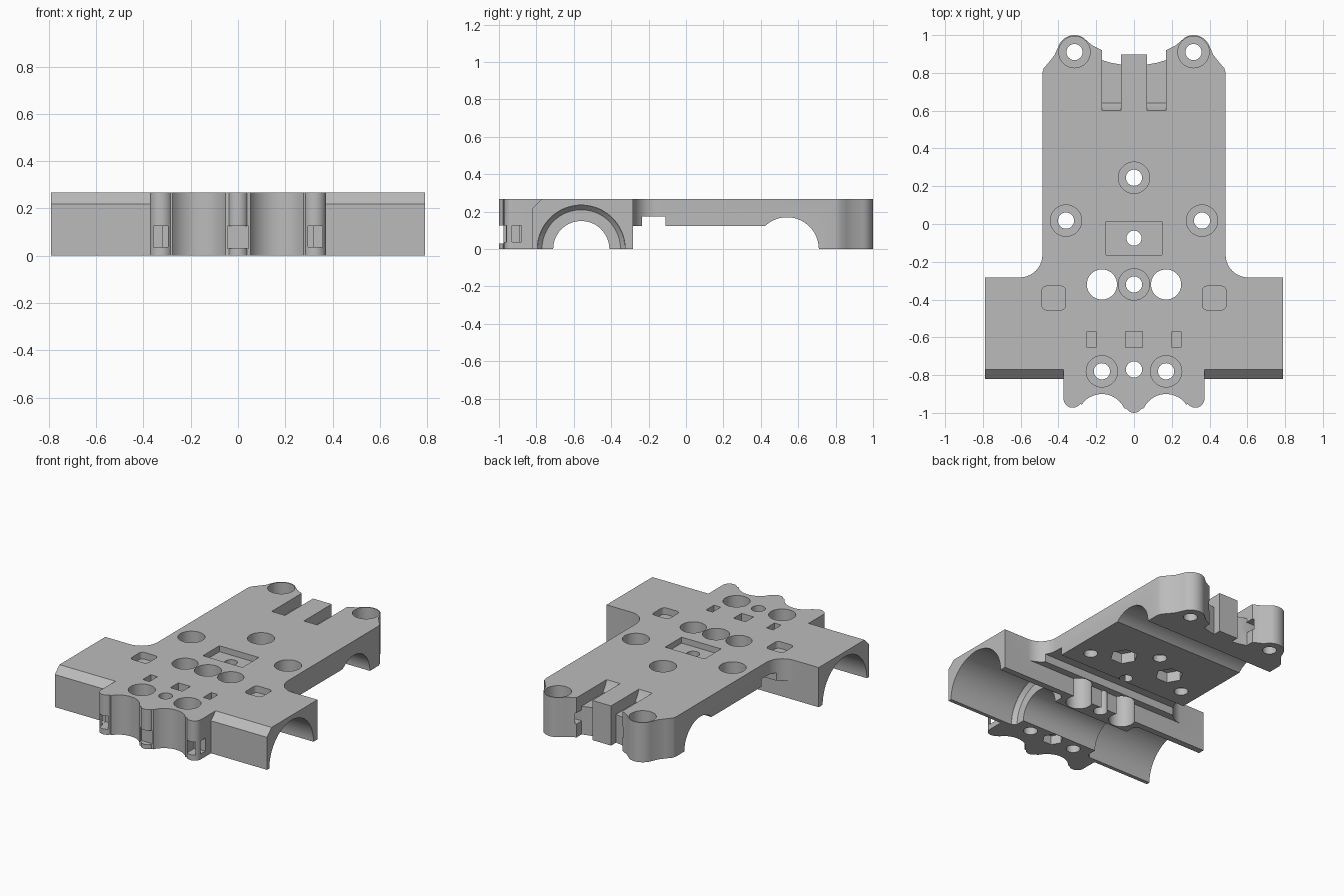
import bpy, bmesh, math
from mathutils import Matrix, Vector

if "Cube" in bpy.data.objects:
    bpy.data.objects.remove(bpy.data.objects["Cube"], do_unlink=True)

H = 0.267          # height of the plate
OVER = 0.05        # how far cutters reach past the surface

grey = bpy.data.materials.new("plain grey")
grey.use_nodes = True
grey.diffuse_color = (0.5, 0.5, 0.5, 1)
grey.node_tree.nodes["Principled BSDF"].inputs["Base Color"].default_value = (0.5, 0.5, 0.5, 1)


def make(name, bm):
    bmesh.ops.recalc_face_normals(bm, faces=bm.faces)
    mesh = bpy.data.meshes.new(name)
    bm.to_mesh(mesh)
    bm.free()
    mesh.materials.append(grey)
    ob = bpy.data.objects.new(name, mesh)
    bpy.context.scene.collection.objects.link(ob)
    return ob


def prism(name, outline, z0, z1):
    bm = bmesh.new()
    face = bm.faces.new([bm.verts.new((x, y, z0)) for x, y in outline])
    ext = bmesh.ops.extrude_face_region(bm, geom=[face])
    verts = [g for g in ext["geom"] if isinstance(g, bmesh.types.BMVert)]
    bmesh.ops.translate(bm, verts=verts, vec=(0, 0, z1 - z0))
    return make(name, bm)


def box(name, x0, x1, y0, y1, z0, z1):
    return prism(name, [(x0, y0), (x1, y0), (x1, y1), (x0, y1)], z0, z1)


def arc(cx, cy, r, a0, a1, n=10):
    angles = [math.radians(a0 + (a1 - a0) * i / n) for i in range(n + 1)]
    return [(cx + r * math.cos(a), cy + r * math.sin(a)) for a in angles]


def drum(name, x, y, r, z0, z1, sides=40):
    return prism(name, arc(x, y, r, 0, 360, sides)[:-1], z0, z1)


def rod(name, x0, x1, y, r0, r1, sides=72):
    """Round bar or cone along x, centred on z = 0."""
    bm = bmesh.new()
    place = Matrix.Translation(Vector(((x0 + x1) / 2, y, 0))) @ Matrix.Rotation(math.pi / 2, 4, "Y")
    bmesh.ops.create_cone(bm, cap_ends=True, segments=sides, radius1=r0, radius2=r1,
                          depth=x1 - x0, matrix=place)
    return make(name, bm)


def boolean(target, tool, operation="DIFFERENCE"):
    tool.hide_render = True
    mod = target.modifiers.new("cut", "BOOLEAN")
    mod.operation, mod.solver, mod.object = operation, "EXACT", tool
    bpy.context.view_layer.objects.active = target
    bpy.ops.object.modifier_apply(modifier=mod.name)
    bpy.data.objects.remove(tool, do_unlink=True)


# Plate outline: right half from the front lobe to the rear arm, then mirrored
half = [(0, -1.0)] + arc(0, -0.955, 0.045, -72, -30, 5)
half += arc(0.17, -1.03, 0.13, 155, 35, 14)
half += arc(0.325, -0.925, 0.048, 215, 360, 12)
half += [(0.373, -0.82), (0.79, -0.82), (0.79, -0.283)]
half += arc(0.605, -0.163, 0.12, 270, 180)
half += [(0.485, 0.8), (0.478, 0.825), (0.45, 0.857), (0.42, 0.895)]
half += arc(0.315, 0.91, 0.09, 22, 120, 12)
half += [(0.22, 0.945), (0.17, 0.92), (0.17, 0.868), (0.12, 0.853), (0.06, 0.843), (0, 0.84)]
outline = half + [(-x, y) for x, y in half[-2:0:-1]]
plate = prism("carriage_plate", outline, 0, H)


def cut(tool):
    boolean(plate, tool)


# Rear tongue between the arms
boolean(plate, box("tongue", -0.07, 0.07, 0.75, 0.897, 0, H), "UNION")

# Thin middle of the underside, cross groove and rear rod channel
cut(box("under_recess", -1, 1, -0.283, 0.5, -OVER, 0.122))
cut(box("cross_groove", -1, 1, -0.235, -0.11, 0.1, 0.175))
cut(rod("rear_channel", -1, 1, 0.54, 0.17, 0.17))

# Front tunnel: narrow centre, wide ends with a bevelled seat
cut(rod("centre_bore", -1, 1, -0.56, 0.15, 0.15))
for s in (-1, 1):
    ends = sorted((s * 0.31, s * 1.0))
    cut(rod("end_bore", ends[0], ends[1], -0.56, 0.235, 0.235))
    seat = sorted((s * 0.285, s * 0.312))
    radii = (0.21, 0.2355) if s > 0 else (0.2355, 0.21)
    cut(rod("bore_seat", seat[0], seat[1], -0.56, *radii))

    # Bevel on the front edge of the wings
    bm = bmesh.new()
    section = [(-0.77, H + 0.001), (-0.821, 0.218), (-0.88, 0.218), (-0.88, H + 0.05), (-0.77, H + 0.05)]
    loops = [[bm.verts.new((s * x, y, z)) for y, z in section] for x in (0.373, 0.9)]
    for loop in loops:
        bm.faces.new(loop)
    for i in range(len(section)):
        j = (i + 1) % len(section)
        bm.faces.new((loops[0][i], loops[0][j], loops[1][j], loops[1][i]))
    cut(make("wing_bevel", bm))

# Counterbored screw holes
screws = [(0, 0.245), (0, -0.32)]
for s in (-1, 1):
    screws += [(s * 0.315, 0.91), (s * 0.36, 0.018), (s * 0.17, -0.78)]
for x, y in screws:
    cut(drum("screw_head", x, y, 0.083, H - 0.1, H + OVER))
    cut(drum("screw_shaft", x, y, 0.043, -OVER, H, 24))

# Central pocket and pin holes
cut(box("centre_pocket", -0.147, 0.147, -0.163, 0.012, H - 0.04, H + OVER))
cut(drum("centre_hole", 0, -0.075, 0.04, -OVER, H, 24))
cut(drum("front_hole", 0, -0.77, 0.043, -OVER, H + OVER, 24))
cut(drum("front_nut", 0, -0.77, 0.065, -OVER, 0.06, 6))

# Centre tie slot on top and tie window in the front lobe
cut(box("tie_slot", -0.045, 0.045, -0.655, -0.57, 0.2, H + OVER))
cut(box("tie_window", -0.044, 0.044, -1.05, -0.965, 0.03, 0.125))

for s in (-1, 1):
    def side_box(name, x0, x1, *rest):
        lo, hi = sorted((s * x0, s * x1))
        cut(box(name, lo, hi, *rest))

    # Open holes beside the middle screw, and nut traps underneath
    cut(drum("round_opening", s * 0.17, -0.32, 0.08, -OVER, H + OVER))
    cut(drum("nut_trap", s * 0.18, 0.12, 0.085, 0.05, 0.19, 6))

    # Shallow rounded pockets on the wings
    c, r = 0.038, 0.025
    corners = []
    for k, (dx, dy) in enumerate(((1, 1), (-1, 1), (-1, -1), (1, -1))):
        corners += arc(s * 0.425 + dx * c, -0.392 + dy * c, r, 90 * k, 90 * k + 90, 5)
    cut(prism("wing_pocket", corners, H - 0.045, H + OVER))

    # Tie slots and windows of the front side lobes
    side_box("side_slot", 0.2, 0.25, -0.655, -0.57, 0.2, H + OVER)
    side_box("lobe_window", 0.32, 0.42, -0.93, -0.88, 0.037, 0.125)
    side_box("lobe_front_window", 0.295, 0.357, -1.05, -0.89, 0.037, 0.125)

    # Rear belt grooves with sloped entry, and arm windows
    side_box("belt_groove", 0.07, 0.17, 0.64, 0.96, 0.19, H + OVER)
    bm = bmesh.new()
    ramp = [(0.6, H + 0.002), (0.62, 0.225), (0.645, 0.19), (0.645, H + 0.002)]
    loops = [[bm.verts.new((s * x, y, z)) for y, z in ramp] for x in (0.07, 0.17)]
    for loop in loops:
        bm.faces.new(loop)
    for i in range(4):
        j = (i + 1) % 4
        bm.faces.new((loops[0][i], loops[0][j], loops[1][j], loops[1][i]))
    cut(make("belt_ramp", bm))
    side_box("arm_window", 0.12, 0.24, 0.865, 0.925, 0.09, 0.165)

# Smooth the round walls, keep the edges crisp
for ob in bpy.context.selected_objects:
    ob.select_set(False)
plate.select_set(True)
bpy.context.view_layer.objects.active = plate
bpy.ops.object.shade_smooth_by_angle(angle=math.radians(30))
